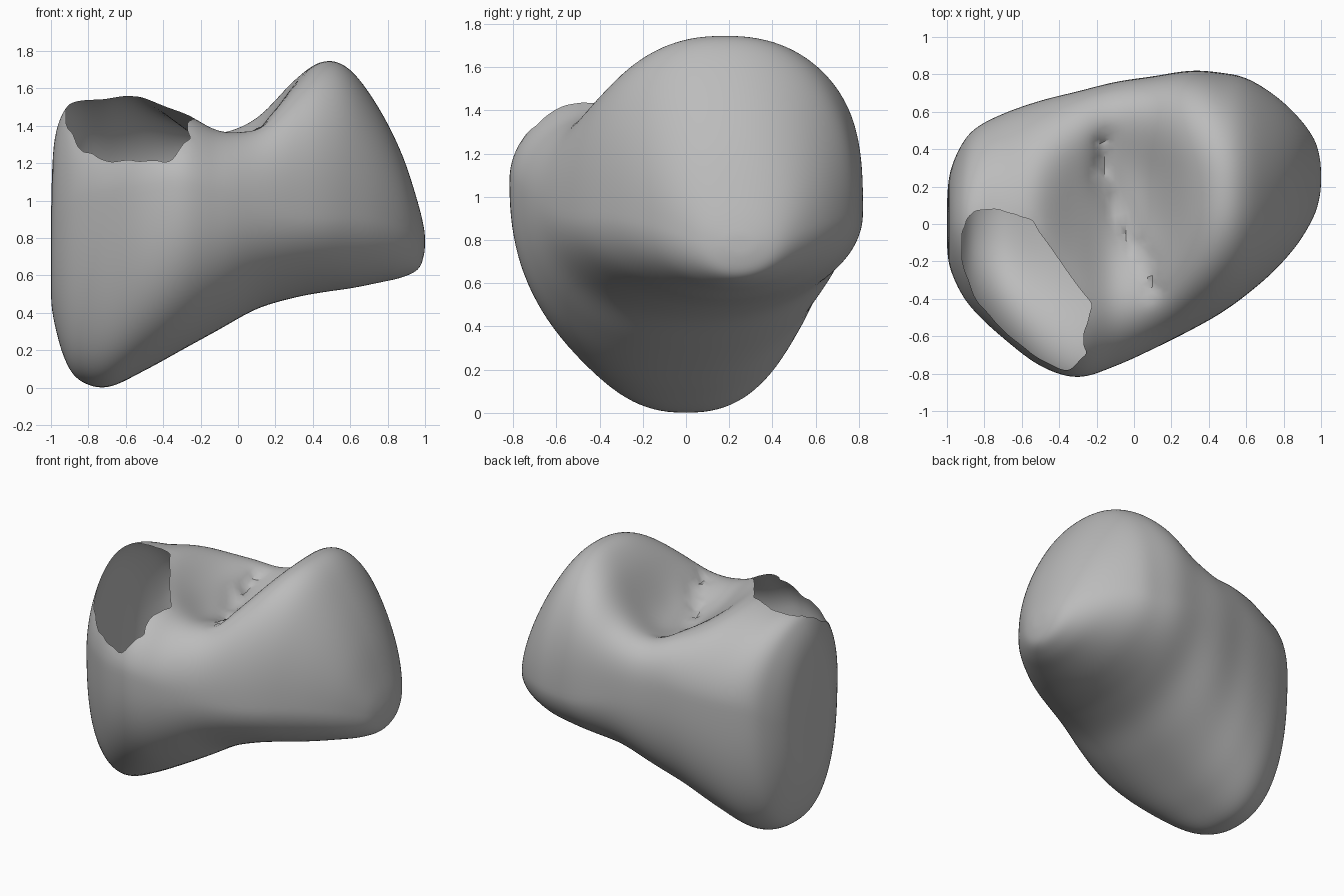
import bpy, bmesh, math, random
from mathutils import Vector
from mathutils.geometry import intersect_point_line

cube = bpy.data.objects.get("Cube")
if cube:
    bpy.data.objects.remove(cube)
random.seed(4)

# Cross-section stations: x, front y, back y, bottom z, top z, widest z, ridge y
STATIONS = [
    (-1.0, -.12, .12, .48, .92, .7, 0), (-.985, -.23, .27, .36, 1.3, .85, 0),
    (-.93, -.36, .41, .16, 1.48, .92, 0), (-.85, -.47, .51, .04, 1.54, 1, 0),
    (-.7, -.61, .59, 0, 1.55, 1.03, 0), (-.5, -.76, .66, .09, 1.6, 1.06, 0),
    (-.3, -.82, .71, .2, 1.58, 1.08, 0), (-.1, -.76, .76, .31, 1.5, 1.02, .03),
    (.1, -.67, .79, .42, 1.53, .97, .08), (.3, -.57, .82, .48, 1.68, .93, .14),
    (.46, -.48, .81, .51, 1.75, .92, .17), (.6, -.38, .78, .53, 1.7, .92, .18),
    (.75, -.25, .69, .56, 1.5, .9, .2), (.88, -.1, .57, .59, 1.24, .86, .22),
    (.97, .06, .44, .64, .96, .8, .24), (1.0, .19, .31, .74, .82, .78, .25)]
GROOVE = [(-.16, .45), (-.17, .25), (-.09, .08), (-.02, -.08), (.08, -.22), (.1, -.36)]
HOLE = [(-.92, -.05), (-.88, .05), (-.82, .08), (-.7, .07), (-.55, .03), (-.47, -.1),
        (-.37, -.22), (-.3, -.35), (-.22, -.43), (-.28, -.62), (-.25, -.7), (-.36, -.79),
        (-.5, -.73), (-.7, -.57), (-.85, -.4), (-.92, -.2)]
STEPS, SIDES = 7, 128


def spline(a, b, c, d, t):
    """Smooth value between b and c."""
    return b + .5 * t * (c - a + t * (2 * a - 5 * b + 4 * c - d + t * (3 * (b - c) + d - a)))


def station(i, t):
    last = len(STATIONS) - 1
    rows = [STATIONS[min(max(i + k, 0), last)] for k in (-1, 0, 1, 2)]
    return [spline(*vals, t) for vals in zip(*rows)]


def groove_distance(x, y):
    p, best = Vector((x, y)), 9
    for a, b in zip(GROOVE, GROOVE[1:]):
        a, b = Vector(a), Vector(b)
        q, f = intersect_point_line(p, a, b)
        best = min(best, (p - a.lerp(b, min(max(f, 0), 1))).length)
    return best


def basin(x, y):
    """Depth of the wide hollow and its central crease."""
    r = math.hypot((x + .1) / .36, (y - .08) / .45)
    return .22 * math.exp(-r ** 3) + .04 * math.exp(-(groove_distance(x, y) / .04) ** 2)


def ring(row):
    x, front, back, low, high, mid, ridge = row
    # Squareness of the upper back, upper front and underside
    upper_back = 1.95 + 1.4 * math.exp(-((x - .1) / .35) ** 2)
    upper_front = 2.12 + .2 * math.tanh(4 * x + .6)
    under = 2.2 - .2 * math.tanh(4 * x)
    points = []
    for k in range(SIDES):
        c, s = (f(math.tau * k / SIDES) for f in (math.cos, math.sin))
        # Blend the two upper powers across the ridge
        upper = upper_back if c > 0 else upper_front
        power = upper if s > 0 else under
        u, v = abs(c) ** (2 / power), abs(s) ** (2 / power)
        y = ridge + u * ((back if c > 0 else front) - ridge)
        z = mid + v * ((high if s > 0 else low) - mid)
        if s > 0:
            z -= basin(x, y) * min(1, 2 * s)
        points.append((x, y, z))
    return points


def in_hole(x, y):
    inside = False
    for (x1, y1), (x2, y2) in zip(HOLE, HOLE[1:] + HOLE[:1]):
        if (y1 > y) != (y2 > y) and x < x1 + (y - y1) * (x2 - x1) / (y2 - y1):
            inside = not inside
    return inside


# Body shell lofted through the stations
bm = bmesh.new()
rows = [station(i, j / STEPS) for i in range(len(STATIONS) - 1) for j in range(STEPS)]
rows.append(STATIONS[-1])
rings = [[bm.verts.new(p) for p in ring(r)] for r in rows]
for a, b in zip(rings, rings[1:]):
    for k in range(SIDES):
        n = (k + 1) % SIDES
        bm.faces.new((a[k], a[n], b[n], b[k]))
for end in (rings[0], rings[-1]):
    bmesh.ops.poke(bm, faces=[bm.faces.new(end)])
bmesh.ops.recalc_face_normals(bm, faces=bm.faces)
for _ in range(4):
    bmesh.ops.smooth_vert(bm, verts=bm.verts, factor=.5,
                          use_axis_x=True, use_axis_y=True, use_axis_z=True)

# Ragged flecks along the central crease
for v in bm.verts:
    if v.co.z > 1.1 and groove_distance(v.co.x, v.co.y) < .03:
        v.co.z += random.uniform(-.02, .02)

# Broken opening in the crown, with its rim evened out
lost = []
for f in bm.faces:
    c = f.calc_center_median()
    if c.z > 1.12 and in_hole(c.x, c.y):
        lost.append(f)
bmesh.ops.delete(bm, geom=lost, context='FACES')
for _ in range(3):
    rim = {v: [e.other_vert(v).co.copy() for e in v.link_edges if e.is_boundary]
           for v in bm.verts if v.is_boundary}
    for v, near in rim.items():
        v.co = v.co.lerp(sum(near, Vector()) / len(near), .5)

mesh = bpy.data.meshes.new("crown_shell")
bm.to_mesh(mesh)
bm.free()
shell = bpy.data.objects.new("crown_shell", mesh)
bpy.context.collection.objects.link(shell)

# Plain grey material
grey = bpy.data.materials.new("plain_grey")
grey.use_nodes = True
colour = (.5, .5, .5, 1)
grey.diffuse_color = colour
grey.node_tree.nodes["Principled BSDF"].inputs["Base Color"].default_value = colour
mesh.materials.append(grey)

bpy.context.view_layer.objects.active = shell
shell.select_set(True)
bpy.ops.object.shade_smooth_by_angle(angle=math.radians(40))
